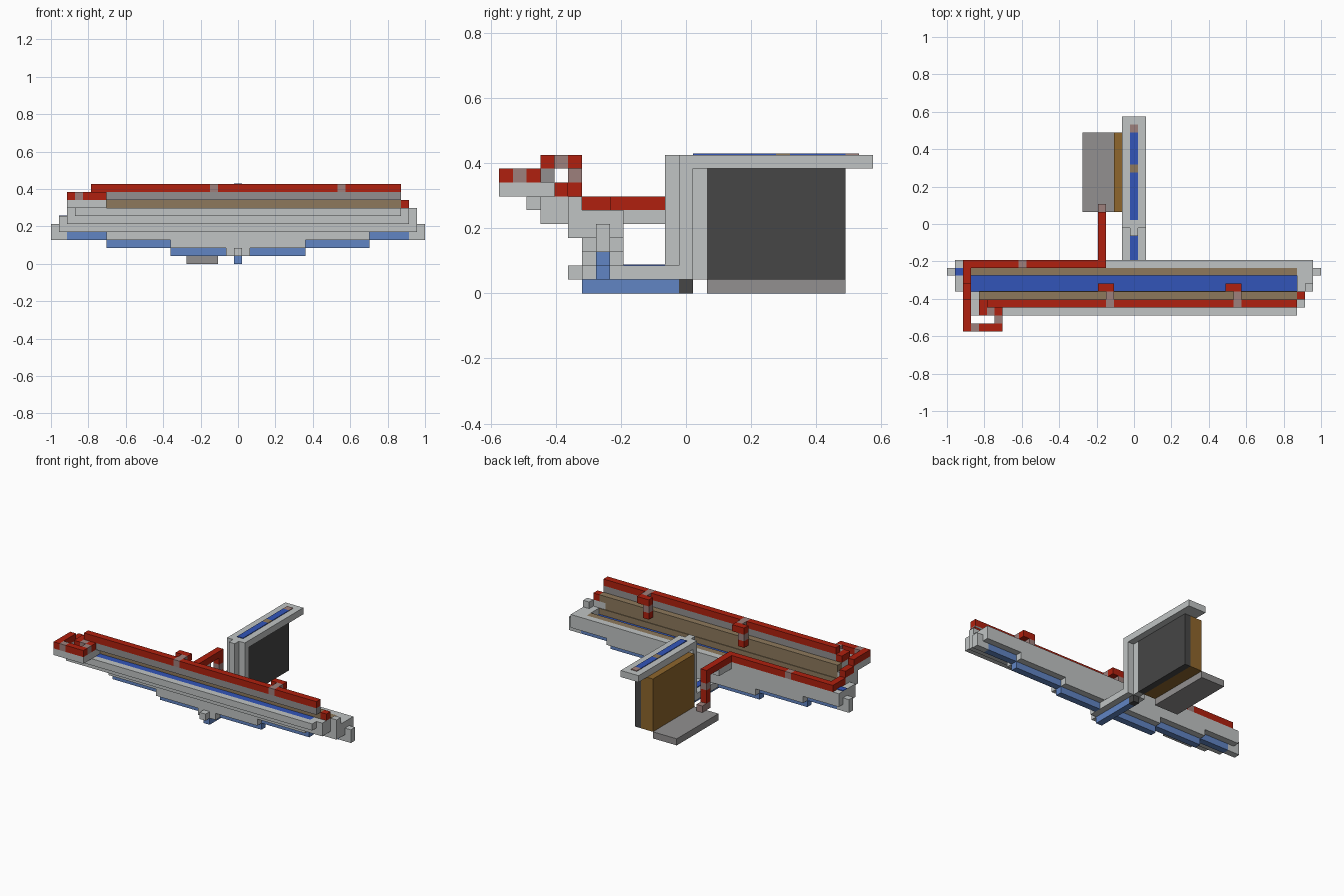
import bpy
import bmesh

if "Cube" in bpy.data.objects:
    bpy.data.objects.remove(bpy.data.objects["Cube"], do_unlink=True)

# The model is laid out on a block grid: WIDTH blocks wide, DEPTH blocks deep
WIDTH, DEPTH = 47, 27
UNIT = 2 / WIDTH


def linear(value):
    value /= 255
    return value / 12.92 if value < 0.04 else ((value + 0.055) / 1.055) ** 2.4


def material(name, *rgb):
    mat = bpy.data.materials.new(name)
    colour = [linear(c) for c in rgb] + [1]
    mat.use_nodes = True
    mat.diffuse_color = colour
    mat.node_tree.nodes["Principled BSDF"].inputs["Base Color"].default_value = colour
    return mat


light = material("light_grey", 192, 196, 196)
grey = material("mid_grey", 146, 144, 144)
dark = material("dark_grey", 70, 70, 70)
red = material("red", 176, 32, 14)
joint = material("dusty_pink_grey", 158, 128, 124)
tan = material("dull_tan", 141, 121, 92)
brown = material("brown", 142, 102, 44)
deep_blue = material("deep_blue", 50, 85, 185)
soft_blue = material("soft_blue", 97, 133, 196)


def box(name, mat, x, y, z, w=1, d=1, h=1):
    """Box with its low corner on a grid block and a size in blocks."""
    mesh = bpy.data.meshes.new(name)
    bm = bmesh.new()
    bmesh.ops.create_cube(bm, size=1)
    for v in bm.verts:
        v.co.x = (x + w * (v.co.x + 0.5) - WIDTH / 2) * UNIT
        v.co.y = (y + d * (v.co.y + 0.5) - DEPTH / 2) * UNIT
        v.co.z = (z + h * (v.co.z + 0.5)) * UNIT
    bm.to_mesh(mesh)
    bm.free()
    mesh.materials.append(mat)
    obj = bpy.data.objects.new(name, mesh)
    bpy.context.collection.objects.link(obj)
    return obj


def pair(name, mat, x, y, z, w=1, d=1, h=1):
    """The same box on both sides of the centre."""
    box("right_" + name, mat, x, y, z, w, d, h)
    box("left_" + name, mat, WIDTH - x - w, y, z, w, d, h)


def centred(name, mat, w, y, z, d=1, h=1):
    box(name, mat, (WIDTH - w) // 2, y, z, w, d, h)


# Stepped hull, from the keel upwards
centred("lower_keel", light, 17, 6, 2, d=3)
centred("upper_keel", light, 33, 6, 3, d=3)
centred("hull_base", light, 45, 5, 4, d=4)
centred("hull_back_wall", light, 45, 8, 5)
centred("front_step", light, 43, 3, 5)
centred("front_step_core", light, 43, 4, 5)
centred("front_ledge", light, 41, 2, 6)
pair("hull_tip", light, 0, 7, 3, w=2, h=2)
pair("hull_end_wall", light, 1, 5, 5, w=2, d=3)
pair("front_end_wall", light, 2, 3, 6, w=2, d=2)
box("left_end_post", light, 45, 5, 6)
box("right_end_lamp", deep_blue, 1, 7, 6, h=0.1)

# Glowing strips below each keel step
pair("outer_underglow", soft_blue, 2, 7, 3, w=5)
pair("middle_underglow", soft_blue, 7, 7, 2, w=8)
pair("inner_underglow", soft_blue, 15, 7, 1, w=7)

# Trough with its painted floor and lining
centred("trough_floor", deep_blue, 41, 5, 5, d=2, h=0.1)
centred("trough_back_lining", tan, 41, 7, 5)
centred("front_slot_floor", deep_blue, 39, 3, 6)
box("trough_front_lining", tan, 4, 4, 6, w=40, h=2)
box("trough_lining_foot", tan, 4, 4.9, 5, w=40, d=0.2)
box("rail_end_stop", red, 44, 4, 7)

# Front rail and its two clamps
box("rail_web", grey, 5, 3, 8, w=39)
start = 5
for clamp in (20, 36):
    box("front_rail", red, start, 3, 9, w=clamp - start)
    box("rail_clamp", joint, clamp, 3, 9, d=2)
    box("clamp_hook", red, clamp - 1, 5, 9, w=2)
    box("clamp_drop", joint, clamp - 1, 5, 8)
    box("clamp_foot", red, clamp - 1, 5, 7)
    start = clamp + 1
box("front_rail_end", red, start, 3, 9, w=44 - start)

# Pipe hook at the right end, resting on a stepped tray
box("hook_front_start", red, 2, 0, 8)
box("hook_front_joint", joint, 3, 0, 8)
box("hook_front", red, 4, 0, 8, w=3)
box("hook_return_joint", joint, 6, 1, 8)
box("hook_return", red, 6, 2, 8)
box("hook_inner_joint", joint, 5, 2, 8)
box("hook_inner", red, 4, 2, 8, d=2)
box("hook_front_tray", light, 2, 0, 7, w=5)
box("hook_return_tray", light, 6, 1, 7)
box("hook_inner_tray", light, 4, 2, 7, w=3, d=2)
box("hook_side", red, 2, 1, 8, d=3)
box("hook_side_tray", light, 2, 1, 7, d=3)
box("hook_middle_step", red, 2, 4, 7, d=2)
box("hook_middle_tray", light, 2, 5, 6)
box("hook_lower_step", red, 2, 6, 6, d=2)

# Pipe along the back wall, then back and down to the shelf
box("back_pipe", red, 2, 8, 6, w=7)
box("back_pipe_joint", joint, 9, 8, 6)
box("back_pipe_end", red, 10, 8, 6, w=10)
box("feed_pipe", red, 19, 9, 6, d=6)
box("feed_pipe_tray", light, 19, 9, 5, d=3)
box("drop_pipe_top", red, 19, 14, 5)
box("drop_pipe_joint", joint, 19, 14, 4)
box("drop_pipe", red, 19, 14, 2, h=2)
box("drop_pipe_foot", joint, 19, 14, 1, d=2)

# Arm from the hull to the mast
centred("arm", light, 3, 6, 1, d=7)
centred("arm_nose", light, 1, 5, 1)
centred("arm_stripe", deep_blue, 1, 9, 2, d=3, h=0.1)
centred("arm_underglow", soft_blue, 1, 6, 0, d=7)
centred("mast_foot", dark, 1, 13, 0)

# Mast column and top beam
centred("mast_ridge", light, 1, 12, 2, h=8)
centred("mast_column", light, 3, 13, 1, h=8)
centred("mast_back_ridge", light, 1, 14, 1, h=8)
centred("top_beam", light, 3, 13, 9, d=14)
centred("beam_stripe_front", deep_blue, 1, 14, 10, d=6, h=0.1)
centred("beam_stripe_mark", tan, 1, 20, 10, h=0.1)
centred("beam_stripe_back", deep_blue, 1, 21, 10, d=4, h=0.1)
centred("beam_stripe_tip", joint, 1, 25, 10, h=0.1)

# Hanging panel and shelf
centred("panel_face", dark, 1, 15, 1, d=10, h=8)
box("panel_backing", brown, 21, 15, 1, w=2, d=10, h=8)
box("shelf", grey, 17, 15, 0, w=4, d=10)
